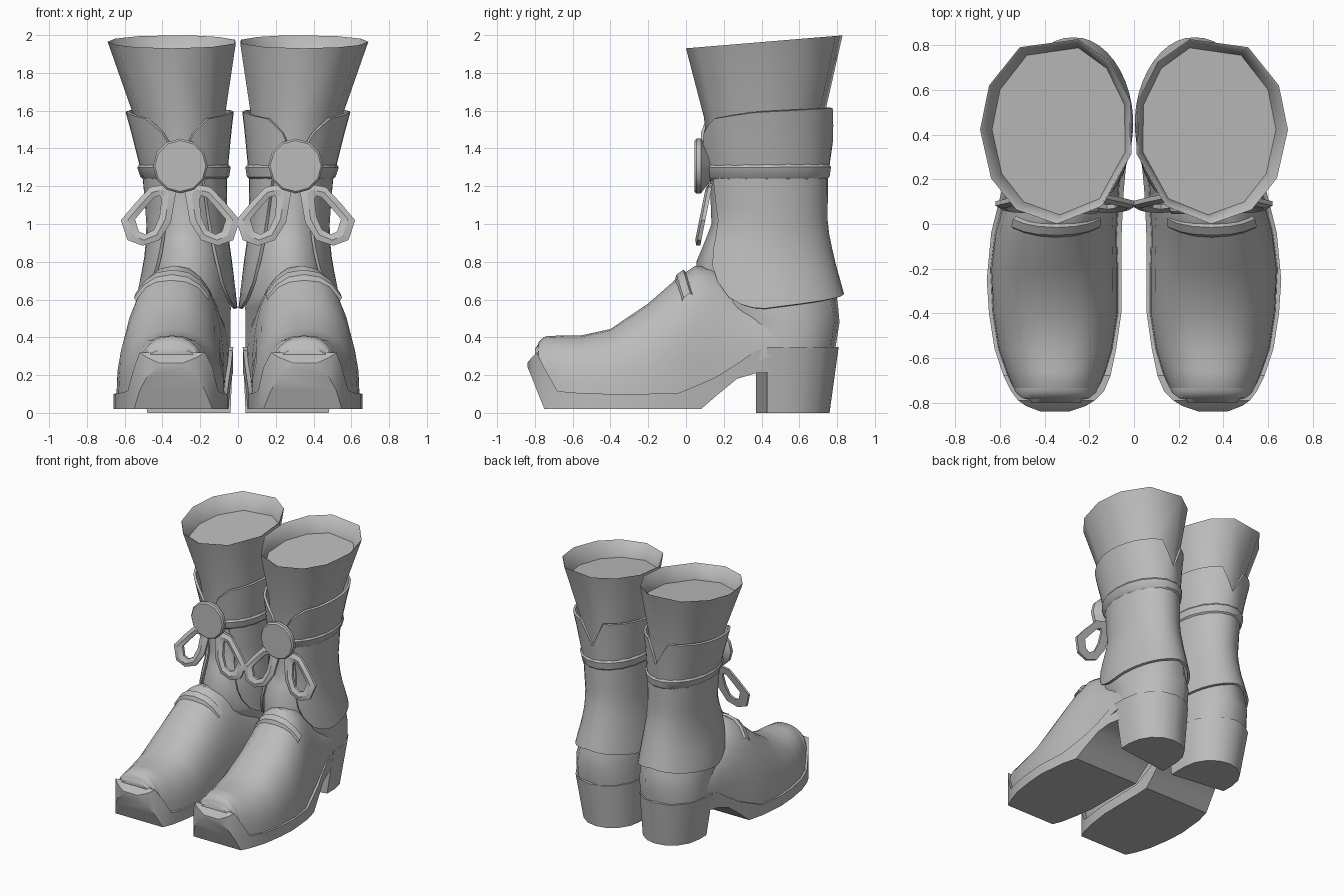
import bpy, bmesh
from math import sin, cos, pi, radians

if "Cube" in bpy.data.objects:
    bpy.data.objects.remove(bpy.data.objects["Cube"], do_unlink=True)

leather = bpy.data.materials.new("grey_leather")
leather.use_nodes = True
GREY = (0.5, 0.5, 0.5, 1)
leather.diffuse_color = GREY
leather.node_tree.nodes["Principled BSDF"].inputs["Base Color"].default_value = GREY


def loft(name, rings, closed=True, caps=True, loop=False, thick=0, angle=35):
    """Skin equal-length rings of points, then mirror to make the pair."""
    bm = bmesh.new()
    rows = [[bm.verts.new(p) for p in r] for r in rings]
    n = len(rows[0])
    pairs = list(zip(rows, rows[1:])) + ([(rows[-1], rows[0])] if loop else [])
    for a, b in pairs:
        for i in range(n if closed else n - 1):
            j = (i + 1) % n
            bm.faces.new((a[i], a[j], b[j], b[i]))
    if caps:
        bm.faces.new(rows[0])
        bm.faces.new(rows[-1])
    bmesh.ops.recalc_face_normals(bm, faces=bm.faces)
    mesh = bpy.data.meshes.new(name)
    bm.to_mesh(mesh)
    bm.free()
    mesh.materials.append(leather)
    ob = bpy.data.objects.new(name, mesh)
    bpy.context.collection.objects.link(ob)
    bpy.ops.object.select_all(action='DESELECT')
    ob.select_set(True)
    bpy.context.view_layer.objects.active = ob
    if thick:
        solid = ob.modifiers.new("Thickness", 'SOLIDIFY')
        solid.thickness = thick
        solid.offset = 0
        bpy.ops.object.modifier_apply(modifier=solid.name)
    bpy.ops.object.shade_smooth_by_angle(angle=radians(angle))
    mirror = ob.modifiers.new("Pair", 'MIRROR')
    mirror.use_mirror_merge = False


def lerp_table(table, t):
    """Interpolate rows keyed by their first value."""
    for a, b in zip(table, table[1:]):
        if t <= b[0]:
            k = max(0, (t - a[0]) / (b[0] - a[0]))
            return [p + (q - p) * k for p, q in zip(a, b)][1:]
    return table[-1][1:]


# Shaft outline: z, x inner, x outer, y front, y back, tilt of the ring
SHAFT = [
    (0.33, 0.03, 0.53, 0.24, 0.80, 0),
    (0.48, 0.03, 0.53, 0.20, 0.825, 0),
    (0.56, 0.03, 0.52, 0.08, 0.82, 0),
    (0.62, 0.035, 0.51, 0.06, 0.812, 0),
    (0.80, 0.055, 0.475, 0.055, 0.765, 0),
    (0.92, 0.07, 0.465, 0.105, 0.74, 0),
    (1.00, 0.075, 0.465, 0.135, 0.728, 0),
    (1.25, 0.077, 0.487, 0.125, 0.735, 0),
    (1.58, 0.06, 0.555, 0.095, 0.75, 0.015),
    (1.965, 0.0, 0.69, 0.0, 0.845, 0.035),
]
CORNERS = (0, 28, 61, 106, 134, 163, 195, 234, 270, 302, 329)


def on_shaft(deg, z, off=0.0):
    x0, x1, y0, y1, tilt = lerp_table(SHAFT, z)
    a = radians(deg)
    return ((x0 + x1) / 2 + ((x1 - x0) / 2 + off) * cos(a),
            (y0 + y1) / 2 + ((y1 - y0) / 2 + off) * sin(a), z + tilt * sin(a))


def shaft_ring(z, off=0.0, degrees=CORNERS):
    return [on_shaft(d, z, off) for d in degrees]


# Shaft with an open rim and a recessed floor inside
loft("shaft", [shaft_ring(r[0]) for r in SHAFT]
     + [shaft_ring(1.962, -0.006), shaft_ring(1.84, -0.01)], angle=55)

# Ridged ankle band
loft("ankle_band", [shaft_ring(z, o, range(0, 360, 20)) for z, o in
     ((1.23, 0.008), (1.25, 0.03), (1.30, 0.036), (1.33, 0.01))], caps=False, loop=True)


def wrap(name, top, bottom, span, off, cols=28, rows=8, middle=90):
    """Sheet wrapped round the back of the shaft, open at the front."""
    grid = []
    for j in range(rows + 1):
        v = j / rows
        row = []
        for i in range(cols + 1):
            u = 2 * i / cols - 1
            z = bottom(abs(u)) * (1 - v) + top(abs(u)) * v
            row.append(on_shaft(middle + u * span(v), z, off(v)))
        grid.append(row)
    loft(name, grid, closed=False, caps=False, thick=0.018)


# Side panel hanging below the band
wrap("ankle_panel", lambda u: 1.26,
     lambda u: lerp_table([(0, 0.63), (0.8, 0.55), (0.9, 0.56), (1, 0.61)], u)[0],
     lambda v: 122 + 32 * v ** 0.6, lambda v: 0.018 - 0.01 * v)

# Flared cuff, notched at the back and swept down to the button
wrap("cuff",
     lambda u: lerp_table([(0, 1.42), (0.11, 1.6), (0.6, 1.595), (0.84, 1.57),
                           (0.94, 1.5), (1, 1.4)], u)[0],
     lambda u: 1.29, lambda v: 172, lambda v: 0.012 + 0.014 * v, cols=36, rows=3, middle=94)

# Foot upper: y, x inner, x outer, bottom z, top z
FOOT = [
    (-0.80, 0.22, 0.48, 0.28, 0.345),
    (-0.77, 0.18, 0.52, 0.20, 0.385),
    (-0.735, 0.15, 0.55, 0.12, 0.412),
    (-0.66, 0.12, 0.58, 0.09, 0.416),
    (-0.56, 0.09, 0.615, 0.08, 0.415),
    (-0.40, 0.065, 0.64, 0.08, 0.45),
    (-0.20, 0.065, 0.65, 0.08, 0.585),
    (-0.04, 0.07, 0.63, 0.08, 0.725),
    (0.05, 0.065, 0.605, 0.12, 0.785),
    (0.16, 0.06, 0.58, 0.16, 0.77),
    (0.30, 0.045, 0.55, 0.25, 0.66),
    (0.46, 0.035, 0.535, 0.3, 0.6),
    (0.58, 0.04, 0.52, 0.32, 0.58),
]


def arch(y, grow=-0.006, lean=0.0, n=14):
    """Arched slice of the foot; lean pushes its lower part back."""
    x0, x1, zb, zt = lerp_table(FOOT, y)
    pts = []
    for i in range(n + 1):
        a = pi * i / n
        c = cos(a)
        c = (1 if c > 0 else -1) * abs(c) ** 0.84
        s = sin(a) ** 0.84
        pts.append(((x0 + x1) / 2 + ((x1 - x0) / 2 + grow) * c, y + lean * (1 - s),
                    zb + (zt - zb + grow) * s))
    return pts


loft("foot_upper", [arch(r[0]) for r in FOOT], angle=40)

# Raised seams across the instep and the toe
loft("instep_seam", [arch(y, g, 0.2)[4:-4] for y, g in
     ((-0.06, -0.006), (-0.05, 0.016), (-0.015, 0.016), (0.0, -0.006))],
     closed=False, caps=False)
loft("toe_seam", [arch(y, g) for y, g in
     ((-0.785, -0.006), (-0.78, 0.004), (-0.755, 0.004), (-0.735, -0.006))],
     closed=False, caps=False)

# Sole: y, x inner, x outer, top z, bottom z
SOLE = [
    (-0.84, 0.29, 0.42, 0.265, 0.245),
    (-0.815, 0.215, 0.485, 0.295, 0.185),
    (-0.79, 0.175, 0.52, 0.32, 0.12),
    (-0.75, 0.135, 0.55, 0.24, 0.02),
    (-0.68, 0.105, 0.585, 0.115, 0.02),
    (-0.56, 0.08, 0.625, 0.105, 0.02),
    (-0.40, 0.057, 0.65, 0.10, 0.02),
    (-0.25, 0.055, 0.66, 0.10, 0.02),
    (-0.04, 0.055, 0.64, 0.105, 0.02),
    (0.08, 0.05, 0.61, 0.155, 0.02),
    (0.16, 0.045, 0.59, 0.19, 0.09),
    (0.27, 0.035, 0.56, 0.26, 0.18),
    (0.37, 0.027, 0.54, 0.33, 0.21),
    (0.46, 0.035, 0.515, 0.343, 0.215),
]
loft("sole", [[(x0, y, zb), (x1, y, zb), (x1, y, zt), (x0, y, zt)]
              for y, x0, x1, zt, zb in SOLE], angle=30)


# Block heel with a slanted front and a rounded back
def heel_ring(z, x0, x1, y1):
    mid, half, y0 = (x0 + x1) / 2, (x1 - x0) / 2, 0.52
    back = [(mid - half * cos(pi * i / 8), y0 + (y1 - y0) * sin(pi * i / 8), z)
            for i in range(9)]
    return back + [(x1, 0.43, z), (x0, 0.37, z)]


loft("heel", [heel_ring(0.0, 0.04, 0.48, 0.76), heel_ring(0.348, 0.025, 0.537, 0.808)])

# Round button on the front of the band
BUTTON = (0.305, 1.307)
loft("button", [[(BUTTON[0] + r * cos(pi * i / 6), y, BUTTON[1] + r * sin(pi * i / 6))
                 for i in range(12)]
                for y, r in ((0.13, 0.08), (0.09, 0.13), (0.08, 0.145), (0.055, 0.145),
                             (0.045, 0.135))])

# Bow loops: outer edge and hole as (sideways distance from the button, height)
LOOP = [(0.02, 1.19), (0.06, 1.215), (0.16, 1.195), (0.24, 1.11), (0.315, 1.02),
        (0.28, 0.915), (0.20, 0.885), (0.11, 0.915), (0.05, 1.01)]
HOLE = [(0.10, 1.13), (0.11, 1.15), (0.14, 1.14), (0.185, 1.09), (0.24, 1.025),
        (0.22, 0.96), (0.185, 0.945), (0.14, 0.97), (0.11, 1.04)]
RIDGE = [((a + c) / 2, (b + d) / 2) for (a, b), (c, d) in zip(LOOP, HOLE)]
for side, label in ((-1, "inner"), (1, "outer")):
    rings = []
    for shape, depth in ((LOOP, 0), (RIDGE, -0.012), (HOLE, 0), (HOLE, 0.02), (LOOP, 0.02)):
        rings.append([(BUTTON[0] + side * d, 0.055 + 0.2 * (z - 0.885) + depth, z)
                      for d, z in shape])
    loft(label + "_bow_loop", rings, caps=False, loop=True, angle=25)
